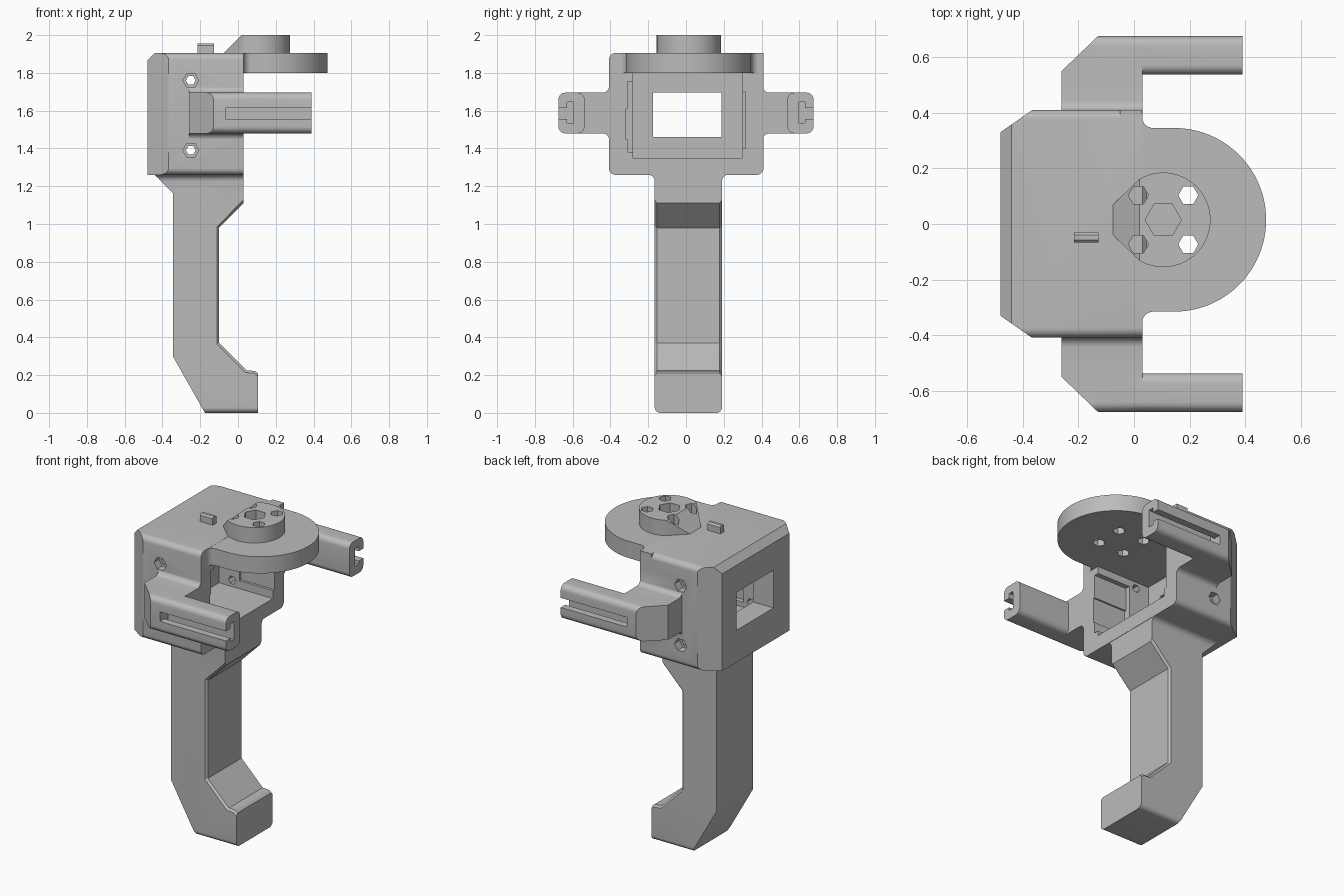
import bpy, bmesh, math
from mathutils import Vector

old = bpy.data.objects.get("Cube")
if old:
    bpy.data.objects.remove(old, do_unlink=True)

grey = bpy.data.materials.new("light grey plastic")
grey.use_nodes = True
colour = (0.5, 0.5, 0.5, 1)
grey.diffuse_color = colour
grey.node_tree.nodes["Principled BSDF"].inputs["Base Color"].default_value = colour

MID = 0.0125  # centre line of handle, window and mount


def rounded(points, steps=6):
    """Replace each (u, v, radius) corner with a circular arc."""
    out = []
    for i, p in enumerate(points):
        c = Vector(p[:2])
        r = p[2] if len(p) > 2 else 0
        if not r:
            out.append(c)
            continue
        d0 = (Vector(points[i - 1][:2]) - c).normalized()
        d1 = (Vector(points[(i + 1) % len(points)][:2]) - c).normalized()
        w = math.sin(d0.angle(d1) / 2)
        for k in range(steps + 1):
            t = k / steps
            a, b, e = (1 - t) ** 2, 2 * w * t * (1 - t), t * t
            out.append(c + (d0 * r * a + d1 * r * e) / (a + b + e))
    return out


def prism(name, points, axis, lo, hi, cuts=()):
    """Extrude a flat profile along an axis, then trim it with planes."""
    place = {"x": lambda p, h: (h, p.x, p.y),
             "y": lambda p, h: (p.x, h, p.y),
             "z": lambda p, h: (p.x, p.y, h)}[axis]
    bm = bmesh.new()
    face = bm.faces.new([bm.verts.new(place(p, lo)) for p in rounded(points)])
    top = bmesh.ops.extrude_face_region(bm, geom=[face])["geom"]
    shift = Vector(place(Vector((0, 0)), hi - lo))
    bmesh.ops.translate(bm, vec=shift, verts=[g for g in top if isinstance(g, bmesh.types.BMVert)])
    for co, no in cuts:
        geom = bm.verts[:] + bm.edges[:] + bm.faces[:]
        cut = bmesh.ops.bisect_plane(bm, geom=geom, plane_co=co, plane_no=no, clear_outer=True)
        rim = [g for g in cut["geom_cut"] if isinstance(g, bmesh.types.BMEdge)]
        bmesh.ops.edgeloop_fill(bm, edges=rim)
    bmesh.ops.recalc_face_normals(bm, faces=bm.faces[:])
    mesh = bpy.data.meshes.new(name)
    bm.to_mesh(mesh)
    bm.free()
    mesh.materials.append(grey)
    obj = bpy.data.objects.new(name, mesh)
    bpy.context.collection.objects.link(obj)
    return obj


def rect(u0, u1, v0, v1, r=0):
    return [(u0, v0, r), (u1, v0, r), (u1, v1, r), (u0, v1, r)]


def hexagon(u, v, r):
    return [(u + r * math.cos(k * math.pi / 3), v + r * math.sin(k * math.pi / 3)) for k in range(6)]


def arc(u, v, r, a0, a1, n):
    angles = [math.radians(a0 + (a1 - a0) * k / n) for k in range(n + 1)]
    return [(u + r * math.cos(a), v + r * math.sin(a)) for a in angles]


def combine(obj, other, operation):
    mod = obj.modifiers.new("join", "BOOLEAN")
    mod.operation, mod.object, mod.solver = operation, other, "EXACT"
    bpy.context.view_layer.objects.active = obj
    bpy.ops.object.modifier_apply(modifier=mod.name)
    bpy.data.objects.remove(other, do_unlink=True)


# Housing: rounded block with chamfered rear edges
housing = prism("housing", rect(-0.408, 0.41, 1.26, 1.905, 0.035), "x", -0.48, 0.03, [
    ((-0.48, 0.33, 0), (-0.08, 0.115, 0)),
    ((-0.48, -0.33, 0), (-0.08, -0.115, 0)),
    ((-0.48, 0, 1.865), (-1, 0, 1))])

# Side wings with filleted roots, and forward rails with a T slot
for s in (-1, 1):
    wing_profile = [(0.32 * s, 1.4), (0.407 * s, 1.4), (0.407 * s, 1.48, 0.035),
                    (0.675 * s, 1.48, 0.035), (0.675 * s, 1.695, 0.035),
                    (0.407 * s, 1.695, 0.035), (0.407 * s, 1.77), (0.32 * s, 1.77)]
    slope = ((-0.26, 0.55 * s, 0), (-0.125, 0.13 * s, 0))
    combine(housing, prism("wing", wing_profile, "x", -0.26, 0.03, [slope]), "UNION")
    y0, y1 = sorted((0.537 * s, 0.675 * s))
    rail = prism("rail", rect(y0, y1, 1.48, 1.695, 0.035), "x", -0.02, 0.39)
    combine(housing, rail, "UNION")
    slot = [(0.7 * s, 1.555), (0.63 * s, 1.555), (0.63 * s, 1.535), (0.595 * s, 1.535),
            (0.595 * s, 1.645), (0.63 * s, 1.645), (0.63 * s, 1.615), (0.7 * s, 1.615)]
    combine(housing, prism("slot", slot, "x", -0.065, 0.45), "DIFFERENCE")

# Round mounting plate blending into the housing
plate_profile = ([(-0.05, -0.38), (0.029, -0.38), (0.029, -0.315, 0.04)]
                 + arc(0.145, 0.015, 0.33, -90, 90, 48)
                 + [(0.029, 0.345, 0.04), (0.029, 0.41), (-0.05, 0.41)])
combine(housing, prism("plate", plate_profile, "z", 1.8, 1.904), "UNION")

# Boss with a ramped, faceted rear
boss_profile = arc(0.105, 0.015, 0.17, -120, 120, 40) + [(-0.075, 0.07), (-0.075, -0.04)]
boss = prism("boss", boss_profile, "z", 1.86, 2.0, [((-0.075, 0, 1.905), (-1, 0, 1))])
combine(housing, boss, "UNION")

# Servo bay, side steps and rear window
for box, back in ((rect(-0.28, 0.3, 1.35, 1.8), -0.34),
                  (rect(-0.31, 0, 1.38, 1.755), -0.2),
                  (rect(-0.32, 0, 1.45, 1.61), -0.2),
                  (rect(0, 0.316, 1.4, 1.7), -0.2),
                  (rect(-0.175, 0.188, 1.46, 1.695), -0.6)):
    combine(housing, prism("bay", box, "x", back, 0.0305 if back > -0.5 else -0.2), "DIFFERENCE")

# Screw holes through the side walls with hexagonal nut pockets
for z in (1.39, 1.76):
    combine(housing, prism("bore", hexagon(-0.25, z, 0.026), "y", -0.5, 0.5), "DIFFERENCE")
    for y0, y1 in ((-0.5, -0.36), (0.36, 0.5)):
        combine(housing, prism("pocket", hexagon(-0.25, z, 0.042), "y", y0, y1), "DIFFERENCE")

# Mount holes and central socket
for x in (0.016, 0.195):
    for y in (-0.073, 0.103):
        combine(housing, prism("hole", hexagon(x, y, 0.036), "z", 1.7, 2.1), "DIFFERENCE")
combine(housing, prism("socket", hexagon(0.105, 0.015, 0.065), "z", 1.93, 2.1), "DIFFERENCE")

# Handle: side silhouette intersected with a front silhouette
side = [(-0.44, 1.29), (-0.44, 1.26), (-0.345, 1.165), (-0.345, 0.3), (-0.175, 0),
        (0.105, 0), (0.105, 0.21), (0.09, 0.222), (0.045, 0.225), (-0.1, 0.37),
        (-0.1, 0.98), (0.028, 1.11), (0.028, 1.29)]
handle = prism("handle", side, "y", -0.35, 0.37)
half = 0.178
front = [(MID - half, 0, 0.03), (MID + half, 0, 0.03), (MID + half, 1.261, 0.035),
         (MID + 0.25, 1.261), (MID + 0.25, 1.32), (MID - 0.25, 1.32),
         (MID - 0.25, 1.261), (MID - half, 1.261, 0.035)]
combine(handle, prism("front", front, "x", -0.6, 0.3), "INTERSECT")

# Small chamfer along the finger grip edges
bm = bmesh.new()
bm.from_mesh(handle.data)
grip = []
for e in bm.edges:
    m = (e.verts[0].co + e.verts[1].co) / 2
    on_side = all(abs(v.co.y - MID) > half - 0.002 for v in e.verts)
    same_side = abs(e.verts[0].co.y - e.verts[1].co.y) < 0.01
    if on_side and same_side and m.x > -0.11 and 0.215 < m.z < 1.1 and e.calc_face_angle(0) > 1:
        grip.append(e)
bmesh.ops.bevel(bm, geom=grip, offset=0.012, segments=1, affect="EDGES", clamp_overlap=True)
bm.to_mesh(handle.data)
bm.free()

# Small locating tab on the roof
tab = prism("roof_tab", [(-0.067, 1.89), (-0.03, 1.89), (-0.03, 1.945), (-0.04, 1.955),
                         (-0.057, 1.955), (-0.067, 1.945)], "x", -0.215, -0.127)

# Smooth curved surfaces while keeping hard edges
for obj in (housing, handle, tab):
    bpy.ops.object.select_all(action="DESELECT")
    obj.select_set(True)
    bpy.context.view_layer.objects.active = obj
    bpy.ops.object.shade_smooth_by_angle(angle=math.radians(30))
